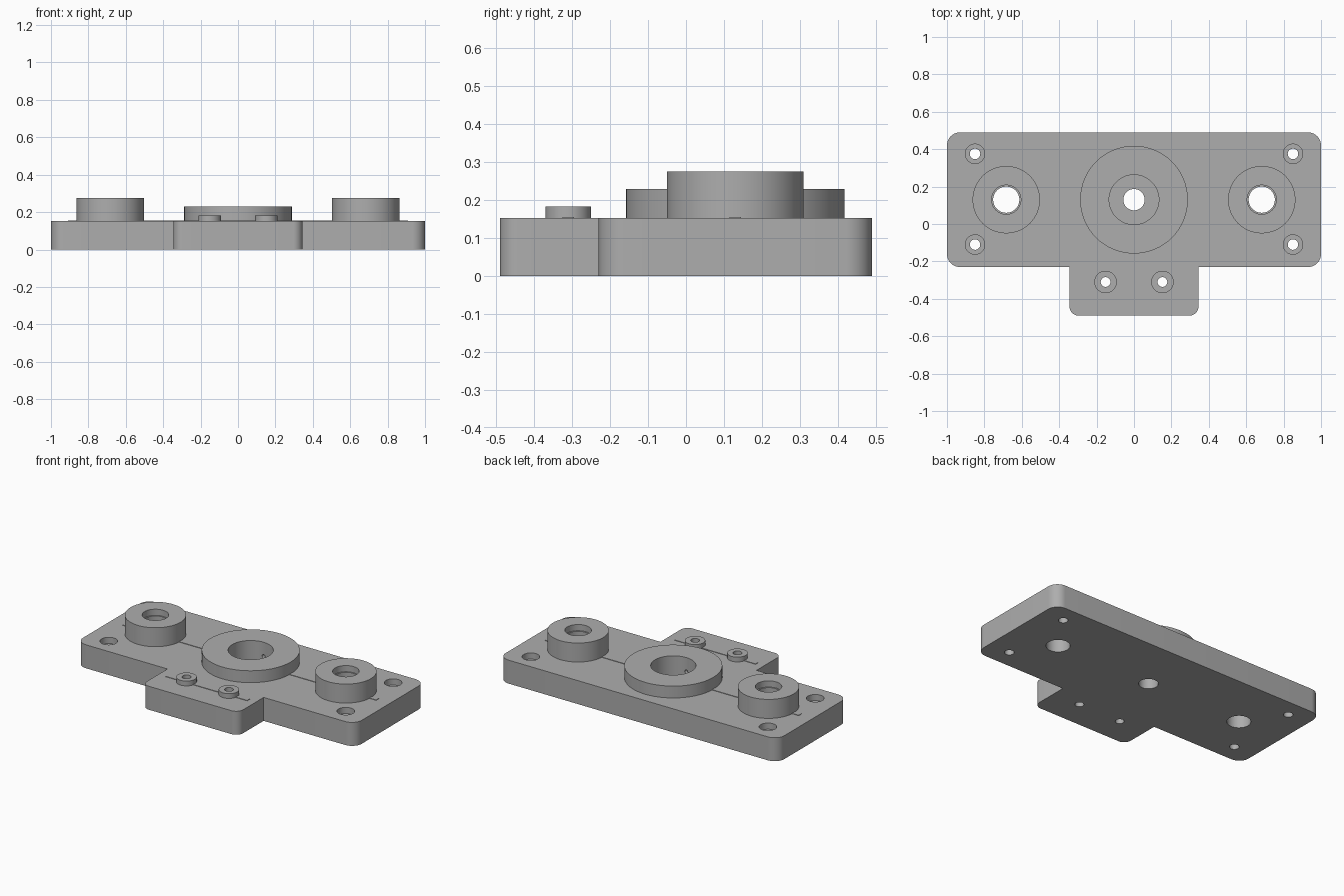
import bpy, bmesh, math

cube = bpy.data.objects.get("Cube")
if cube:
    bpy.data.objects.remove(cube, do_unlink=True)

# Single grey material
grey = bpy.data.materials.new("machined_grey")
grey.use_nodes = True
colour = (0.42, 0.42, 0.42, 1)
grey.diffuse_color = colour
grey.node_tree.nodes["Principled BSDF"].inputs["Base Color"].default_value = colour

TOP = 0.152      # top of the plate
ROW = 0.13       # y of the row of large bosses
TAB_Y = -0.31    # y of the tab bosses
SEG = 64


def finish(name, bm):
    bmesh.ops.recalc_face_normals(bm, faces=bm.faces)
    mesh = bpy.data.meshes.new(name)
    bm.to_mesh(mesh)
    bm.free()
    mesh.materials.append(grey)
    obj = bpy.data.objects.new(name, mesh)
    bpy.context.collection.objects.link(obj)
    return obj


def smooth(obj):
    bpy.ops.object.select_all(action="DESELECT")
    obj.select_set(True)
    bpy.context.view_layer.objects.active = obj
    bpy.ops.object.shade_smooth_by_angle(angle=math.radians(30))


def arc(cx, cy, r, start, sweep=90, n=12):
    angles = [math.radians(start + sweep * i / n) for i in range(n + 1)]
    return [(cx + r * math.cos(a), cy + r * math.sin(a)) for a in angles]


def prism(name, outline, z0, z1):
    bm = bmesh.new()
    face = bm.faces.new([bm.verts.new((x, y, z0)) for x, y in outline])
    new = bmesh.ops.extrude_face_region(bm, geom=[face])["geom"]
    verts = [g for g in new if isinstance(g, bmesh.types.BMVert)]
    bmesh.ops.translate(bm, verts=verts, vec=(0, 0, z1 - z0))
    return finish(name, bm)


def lathe(bm, profile, x, y, cap=False):
    rings = [[bm.verts.new((x + r * math.cos(2 * math.pi * i / SEG),
                            y + r * math.sin(2 * math.pi * i / SEG), z))
              for i in range(SEG)] for r, z in profile]
    for a, b in zip(rings, rings[1:]):
        for i in range(SEG):
            j = (i + 1) % SEG
            bm.faces.new((a[i], a[j], b[j], b[i]))
    if cap:
        bm.faces.new(rings[0])
        bm.faces.new(rings[-1])


def stepped(narrow, wide, floor):
    return [(narrow, -0.1), (narrow, floor), (wide, floor), (wide, 0.4)]


def straight(r):
    return [(r, -0.1), (r, 0.4)]


# Base plate with rounded corners and a front tab
R, T = 0.07, 0.05
outline = (arc(1 - R, 0.49 - R, R, 0) + arc(R - 1, 0.49 - R, R, 90)
           + arc(R - 1, -0.23 + R, R, 180) + [(-0.345, -0.23)]
           + arc(T - 0.345, T - 0.49, T, 180) + arc(0.345 - T, T - 0.49, T, 270)
           + [(0.345, -0.23)] + arc(1 - R, -0.23 + R, R, 270))
plate = prism("base_plate", outline, 0, TOP)

# Drill bits: centre bore, side bores, tab bores, counterbored corner screws
bm = bmesh.new()
lathe(bm, stepped(0.057, 0.133, 0.1), 0, ROW, True)
for s in (-1, 1):
    lathe(bm, straight(0.07), s * 0.683, ROW, True)
    lathe(bm, straight(0.026), s * 0.152, TAB_Y, True)
    for y in (0.375, -0.11):
        lathe(bm, stepped(0.028, 0.052, TOP - 0.04), s * 0.85, y, True)
bores = finish("bore_cutter", bm)

# Small cross port through the wall of the centre bore
port = prism("port_cutter", arc(0, 0, 0.011, 0, 345, 23), -0.2, 0.2)
port.rotation_euler.x = math.pi / 2
port.location = (0, ROW, 0.138)

for cutter in (bores, port):
    mod = plate.modifiers.new(cutter.name, "BOOLEAN")
    mod.operation = "DIFFERENCE"
    mod.solver = "EXACT"
    mod.object = cutter
bpy.context.view_layer.update()
cut = bpy.data.meshes.new_from_object(
    plate.evaluated_get(bpy.context.evaluated_depsgraph_get()))
plate.modifiers.clear()
plate.data = cut
for cutter in (bores, port):
    bpy.data.objects.remove(cutter, do_unlink=True)
smooth(plate)


# Raised bosses, open underneath where they meet the plate
def boss(name, profile, x, y):
    bm = bmesh.new()
    lathe(bm, profile, x, y)
    smooth(finish(name, bm))


boss("centre_boss", [(0.288, TOP), (0.288, 0.229), (0.133, 0.229), (0.133, TOP)], 0, ROW)
for side, s in (("right", -1), ("left", 1)):
    boss(side + "_boss", [(0.18, TOP), (0.18, 0.275), (0.078, 0.275),
                          (0.078, 0.235), (0.07, 0.235), (0.07, TOP)], s * 0.683, ROW)
    boss(side + "_tab_boss", [(0.06, TOP), (0.06, 0.183), (0.026, 0.183), (0.026, TOP)],
         s * 0.152, TAB_Y)


# Thin ribs linking the bosses
def rib(name, x0, x1, y):
    w = 0.015
    prism(name, [(x0, y - w), (x1, y - w), (x1, y + w), (x0, y + w)], TOP - 0.002, TOP + 0.003)


for side, s in (("right", -1), ("left", 1)):
    rib(side + "_inner_rib", s * 0.28, s * 0.51, ROW)
    rib(side + "_outer_rib", s * 0.855, s * 0.91, ROW)
    rib(side + "_tab_rib", s * 0.205, s * 0.293, TAB_Y)
rib("middle_tab_rib", -0.1, 0.1, TAB_Y)
